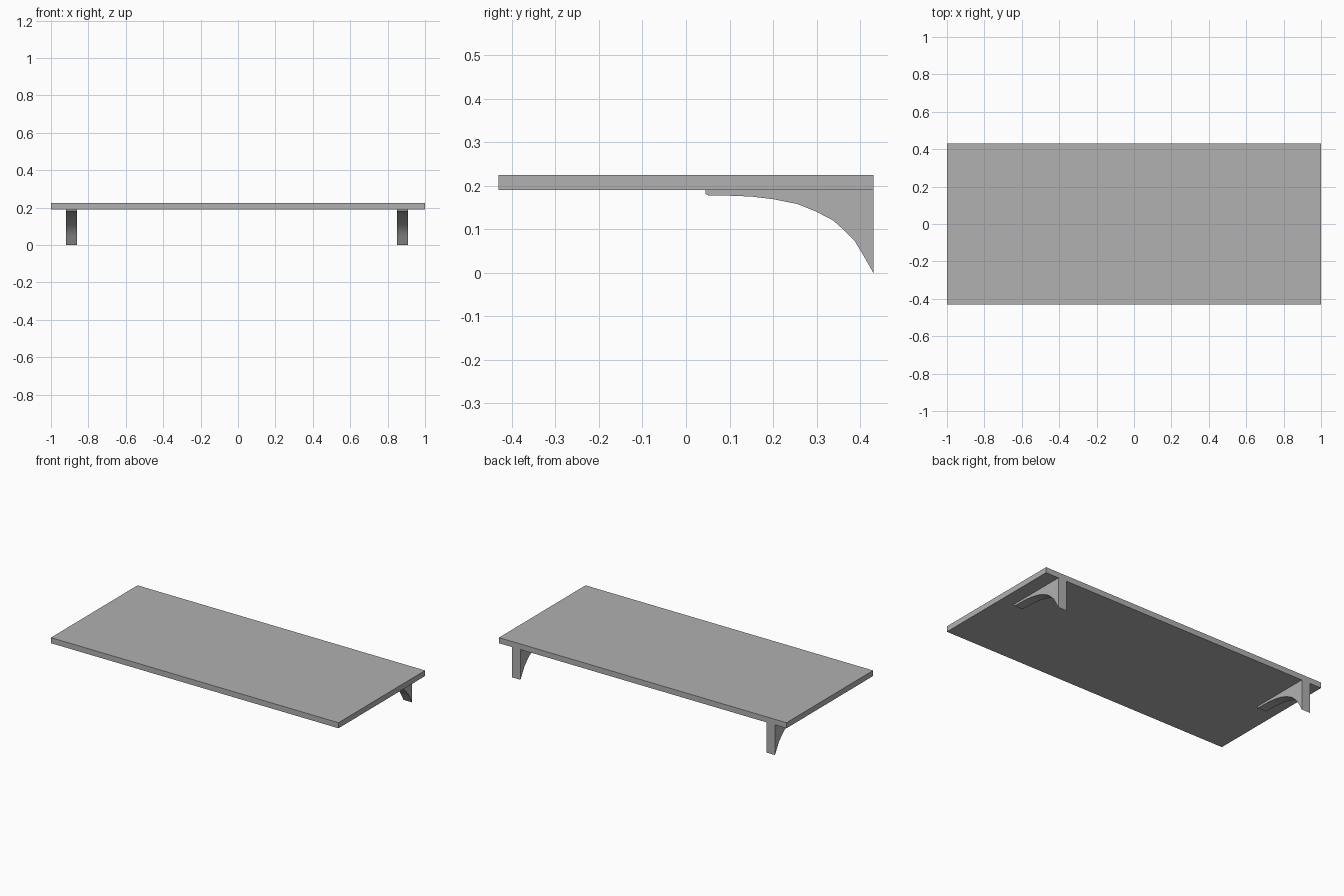
import bpy, bmesh

if "Cube" in bpy.data.objects:
    bpy.data.objects.remove(bpy.data.objects["Cube"])

# Darker grey for the whole shelf
grey = bpy.data.materials.new("dark_grey")
grey.diffuse_color = (0.44, 0.44, 0.44, 1)
grey.use_nodes = True
grey.node_tree.nodes["Principled BSDF"].inputs["Base Color"].default_value = grey.diffuse_color


def extrude_profile(name, pts, x0, x1):
    """Solid made from a (y, z) outline extruded along x."""
    bm = bmesh.new()
    face = bm.faces.new([bm.verts.new((x0, y, z)) for y, z in pts])
    ext = bmesh.ops.extrude_face_region(bm, geom=[face])
    verts = [g for g in ext["geom"] if isinstance(g, bmesh.types.BMVert)]
    bmesh.ops.translate(bm, verts=verts, vec=(x1 - x0, 0, 0))
    bmesh.ops.recalc_face_normals(bm, faces=bm.faces)
    mesh = bpy.data.meshes.new(name)
    bm.to_mesh(mesh)
    bm.free()
    mesh.materials.append(grey)
    obj = bpy.data.objects.new(name, mesh)
    bpy.context.collection.objects.link(obj)
    bpy.ops.object.select_all(action="DESELECT")
    obj.select_set(True)
    bpy.context.view_layer.objects.active = obj
    bpy.ops.object.shade_smooth_by_angle(angle=0.5)
    return obj


# Flat shelf board
extrude_profile("shelf_board", [(-0.43, 0.19), (0.43, 0.19),
                                (0.43, 0.225), (-0.43, 0.225)], -1, 1)

# Curved brackets: blunt tip under the board, sweeping down at the back
bracket = [(0.43, 0.19), (0.045, 0.19), (0.045, 0.181),
           (0.05, 0.178), (0.10, 0.177), (0.15, 0.175), (0.20, 0.169),
           (0.255, 0.158), (0.30, 0.140), (0.338, 0.120), (0.365, 0.096),
           (0.388, 0.072), (0.405, 0.044), (0.43, 0.0)]
for name, x in (("left_bracket", -0.92), ("right_bracket", 0.85)):
    extrude_profile(name, bracket, x, x + 0.06)
